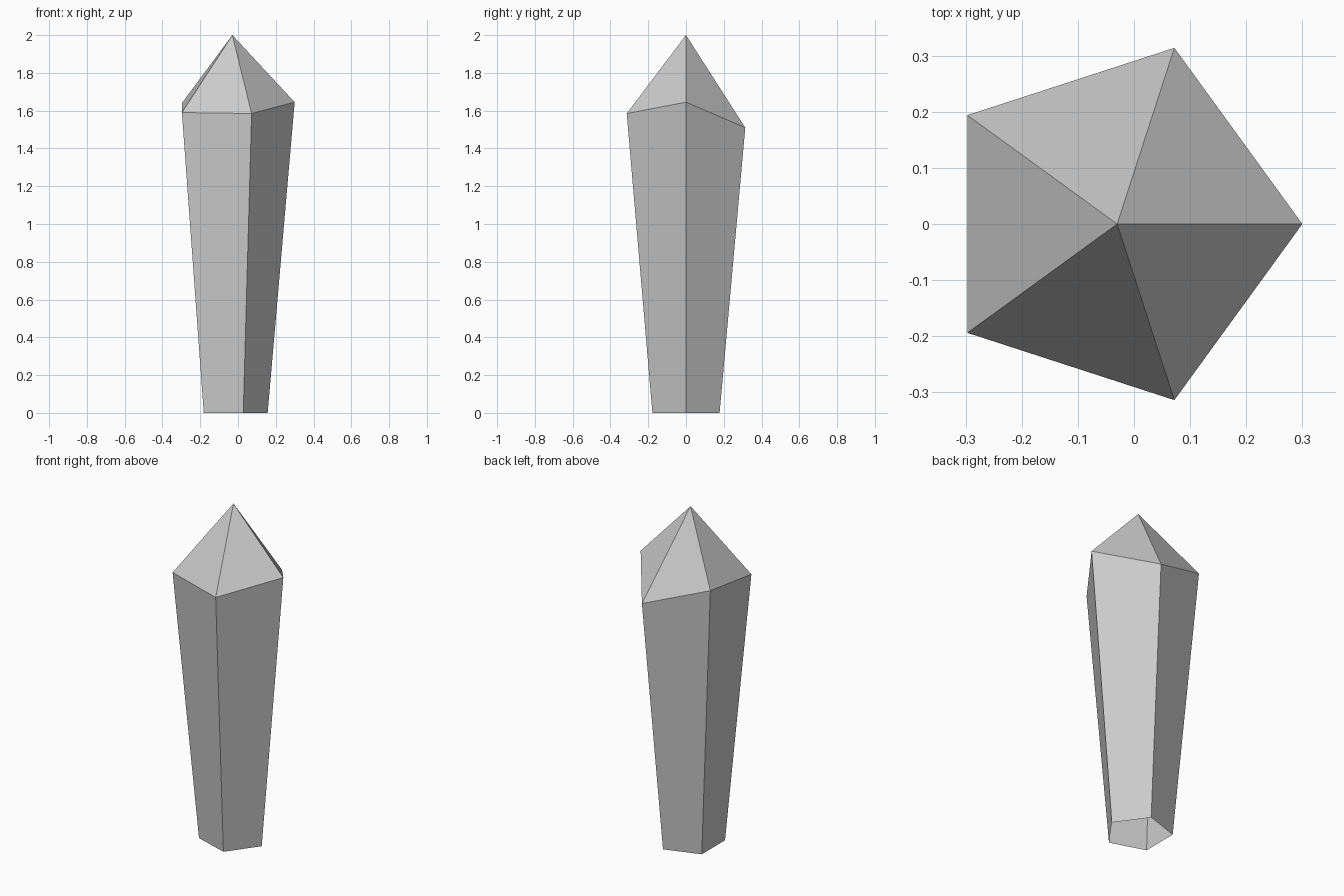
import bpy
import bmesh
from math import cos, sin, tau

cube = bpy.data.objects.get("Cube")
if cube:
    bpy.data.objects.remove(cube, do_unlink=True)

AXIS_X = -0.03          # the shaft axis sits slightly off centre
BASE_RADIUS, SHOULDER_RADIUS = 0.187, 0.33
SHOULDER_HEIGHTS = [1.645, 1.51, 1.64, 1.59, 1.585]
SIDES = len(SHOULDER_HEIGHTS)

# Plain grey stone
stone = bpy.data.materials.new("grey_stone")
stone.use_nodes = True
grey = (0.6, 0.6, 0.6, 1.0)
stone.diffuse_color = grey
stone.node_tree.nodes["Principled BSDF"].inputs["Base Color"].default_value = grey

bm = bmesh.new()


def ring(radius, heights):
    """Five-sided ring of points with its own height at each corner."""
    return [bm.verts.new((AXIS_X + radius * cos(tau * i / SIDES),
                          radius * sin(tau * i / SIDES), z))
            for i, z in enumerate(heights)]


base = ring(BASE_RADIUS, [0.0] * SIDES)
shoulder = ring(SHOULDER_RADIUS, SHOULDER_HEIGHTS)
apex = bm.verts.new((AXIS_X, 0, 2))

# Tapered shaft, open underneath, and pointed tip
for i in range(SIDES):
    j = (i + 1) % SIDES
    bm.faces.new((base[i], base[j], shoulder[j], shoulder[i]))
    bm.faces.new((shoulder[i], shoulder[j], apex))

mesh = bpy.data.meshes.new("crystal")
bm.to_mesh(mesh)
bm.free()
mesh.materials.append(stone)
crystal = bpy.data.objects.new("crystal", mesh)
bpy.context.collection.objects.link(crystal)
